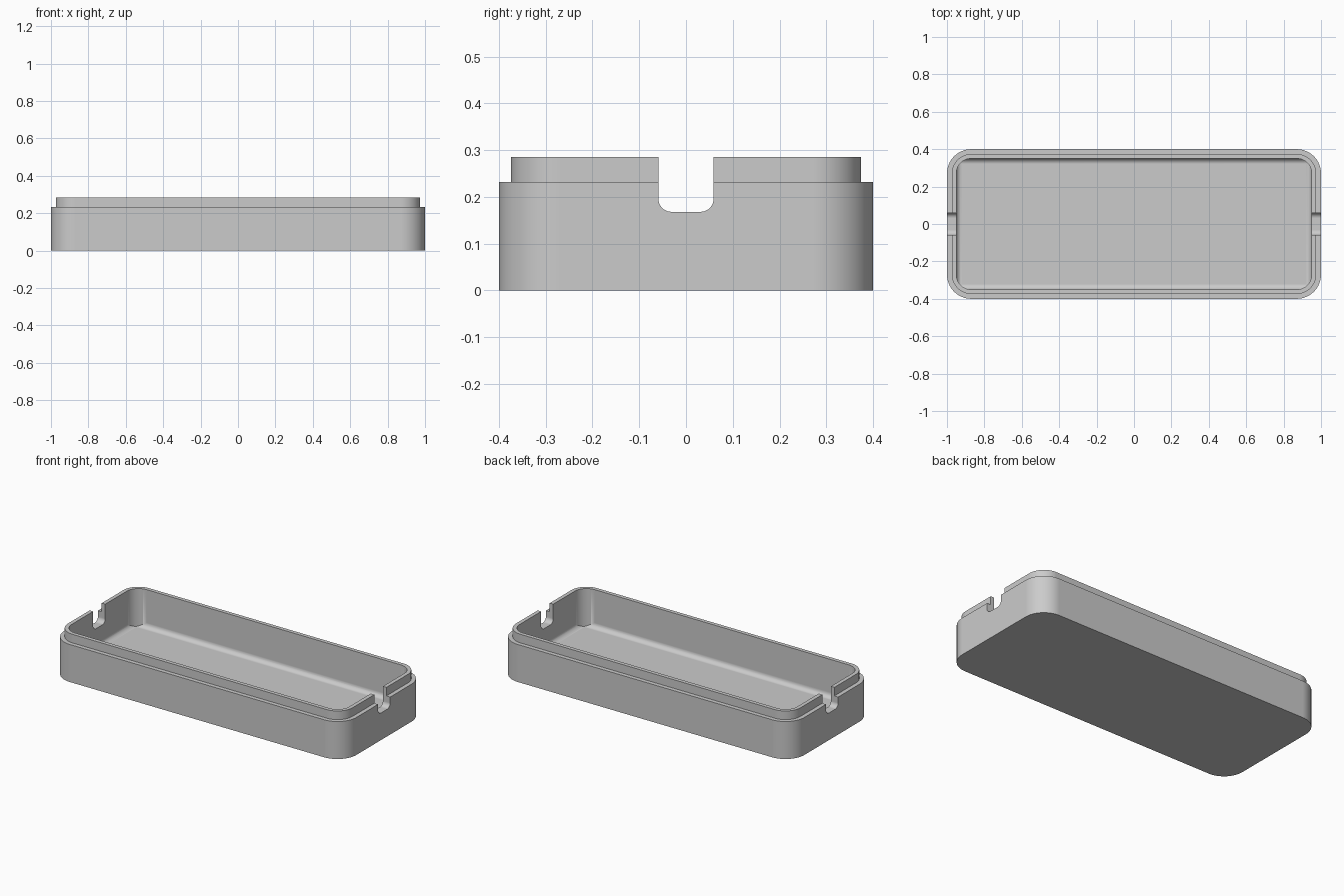
import bpy, bmesh
from math import sin, cos, pi
from mathutils import Matrix

cube = bpy.data.objects.get("Cube")
if cube:
    bpy.data.objects.remove(cube)

HALF_X, HALF_Y, CORNER = 1.0, 0.4, 0.13
STEP_Z, TOP_Z, FLOOR_Z = 0.232, 0.285, 0.05
LIP, WALL = 0.026, 0.05
FILLET = 0.03

grey = bpy.data.materials.new("light grey plastic")
grey.use_nodes = True
colour = (0.6, 0.6, 0.6, 1)
grey.diffuse_color = colour
grey.node_tree.nodes["Principled BSDF"].inputs["Base Color"].default_value = colour


def arc(cx, cy, r, start, end, steps):
    angles = [start + (end - start) * i / steps for i in range(steps + 1)]
    return [(cx + r * cos(a), cy + r * sin(a)) for a in angles]


def skin(name, loops):
    """Closed solid through a stack of matching point loops."""
    bm = bmesh.new()
    rings = [[bm.verts.new(p) for p in loop] for loop in loops]
    for a, b in zip(rings, rings[1:]):
        for i in range(len(a)):
            j = (i + 1) % len(a)
            bm.faces.new((a[i], a[j], b[j], b[i]))
    bm.faces.new(rings[0])
    bm.faces.new(rings[-1])
    bmesh.ops.recalc_face_normals(bm, faces=bm.faces[:])
    mesh = bpy.data.meshes.new(name)
    bm.to_mesh(mesh)
    bm.free()
    mesh.materials.append(grey)
    obj = bpy.data.objects.new(name, mesh)
    bpy.context.collection.objects.link(obj)
    return obj


def rounded_outline(inset, z):
    r = CORNER - inset
    cx, cy = HALF_X - CORNER, HALF_Y - CORNER
    points = []
    for k, (sx, sy) in enumerate([(1, 1), (-1, 1), (-1, -1), (1, -1)]):
        points += arc(sx * cx, sy * cy, r, k * pi / 2, (k + 1) * pi / 2, 16)
    return [(x, y, z) for x, y in points]


def prism(name, profile, length, turn=0):
    """Extrude a (y, z) profile along x, then turn it about z."""
    obj = skin(name, [[(x, y, z) for y, z in profile]
                      for x in (-length / 2, length / 2)])
    obj.data.transform(Matrix.Rotation(turn, 4, 'Z'))
    return obj


def combine(base, tool, operation):
    tool.hide_render = True
    mod = base.modifiers.new(tool.name, 'BOOLEAN')
    mod.operation = operation
    mod.solver = 'EXACT'
    mod.object = tool
    bpy.ops.object.modifier_apply(modifier=mod.name)
    bpy.data.objects.remove(tool)


# Tray: outer wall, step, raised lip and cavity
tray = skin("tray", [rounded_outline(inset, z) for inset, z in (
    (0, 0), (0, STEP_Z), (LIP, STEP_Z), (LIP, TOP_Z), (WALL, TOP_Z), (WALL, FLOOR_Z))])
bpy.ops.object.select_all(action='DESELECT')
tray.select_set(True)
bpy.context.view_layer.objects.active = tray

# Floor fillets along the inner walls, running out into the round corners
for k, side in enumerate(("back", "left", "front", "right")):
    along, across = (HALF_X, HALF_Y) if k % 2 == 0 else (HALF_Y, HALF_X)
    wall = across - WALL
    profile = arc(wall - FILLET, FLOOR_Z + FILLET, FILLET, -pi / 2, 0, 10)
    profile.append((wall + 0.005, FLOOR_Z - 0.005))
    strip = prism(side + "_fillet", profile, 2 * (along - CORNER + 0.064), k * pi / 2)
    combine(tray, strip, 'UNION')

# Cable notches through both end walls
half, bottom, r = 0.059, 0.168, 0.028
notch = [(half, 0.4), (-half, 0.4)]
notch += arc(-half + r, bottom + r, r, pi, 1.5 * pi, 10)
notch += arc(half - r, bottom + r, r, 1.5 * pi, 2 * pi, 10)
combine(tray, prism("notch_cutter", notch, 3), 'DIFFERENCE')

bpy.ops.object.shade_smooth_by_angle()
normals = tray.modifiers.new("even shading", 'WEIGHTED_NORMAL')
normals.keep_sharp = True
